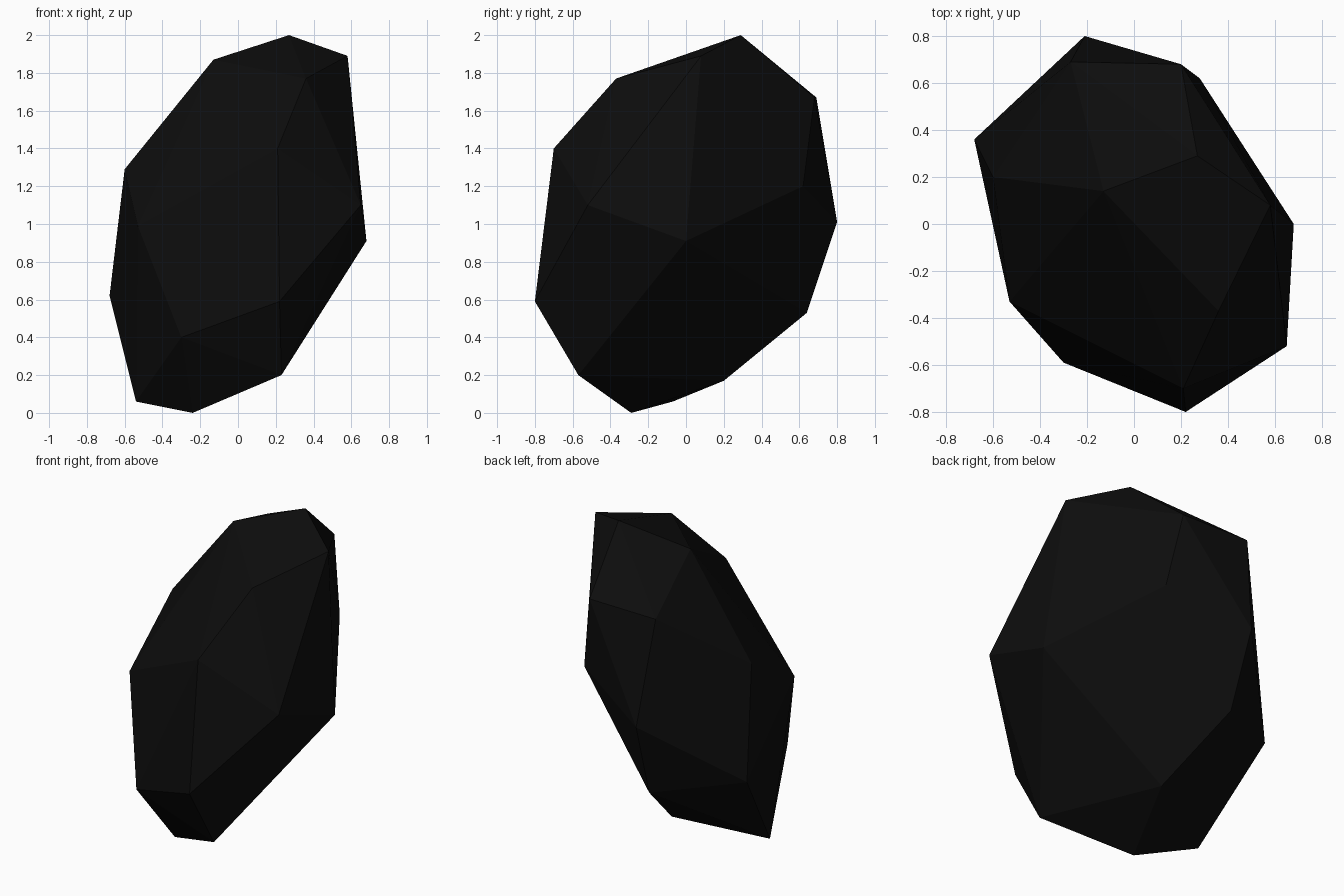
import bpy
import bmesh
from mathutils import Vector

# Remove the default object
default_cube = bpy.data.objects.get("Cube")
if default_cube:
    bpy.data.objects.remove(default_cube, do_unlink=True)


def make_material(name, colour):
    material = bpy.data.materials.new(name)
    material.use_nodes = True
    material.diffuse_color = colour
    material.node_tree.nodes["Principled BSDF"].inputs["Base Color"].default_value = colour
    return material


def make_hull(name, corners, material):
    """Wrap flat facets around a set of corners given in hundredths of a unit."""
    bm = bmesh.new()
    for corner in corners:
        bm.verts.new(Vector(corner) / 100)
    bmesh.ops.convex_hull(bm, input=bm.verts[:])
    bmesh.ops.recalc_face_normals(bm, faces=bm.faces[:])
    mesh = bpy.data.meshes.new(name)
    bm.to_mesh(mesh)
    bm.free()
    mesh.materials.append(material)
    mesh.shade_flat()
    rock = bpy.data.objects.new(name, mesh)
    bpy.context.scene.collection.objects.link(rock)
    return rock


# Corners of the stone, grouped from the crown down to the foot
crown = [(27, 29, 200), (-13, 14, 187), (58, 8, 189), (36, -37, 177)]
shoulder = [(-27, 69, 167), (20, 68, 167), (21, -70, 140), (-60, 20, 129)]
girdle = [(28, 62, 120), (65, -52, 110), (68, 0, 91), (-21, 80, 101), (-53, -33, 99)]
belly = [(-68, 36, 62), (22, -80, 59), (-19, 64, 53), (-30, -59, 40)]
foot = [(23, -57, 20), (-4, 20, 17), (-54, -7, 6), (-24, -29, 0)]

coal_black = make_material("coal black", (0.004, 0.004, 0.004, 1.0))
make_hull("faceted_rock", crown + shoulder + girdle + belly + foot, coal_black)
